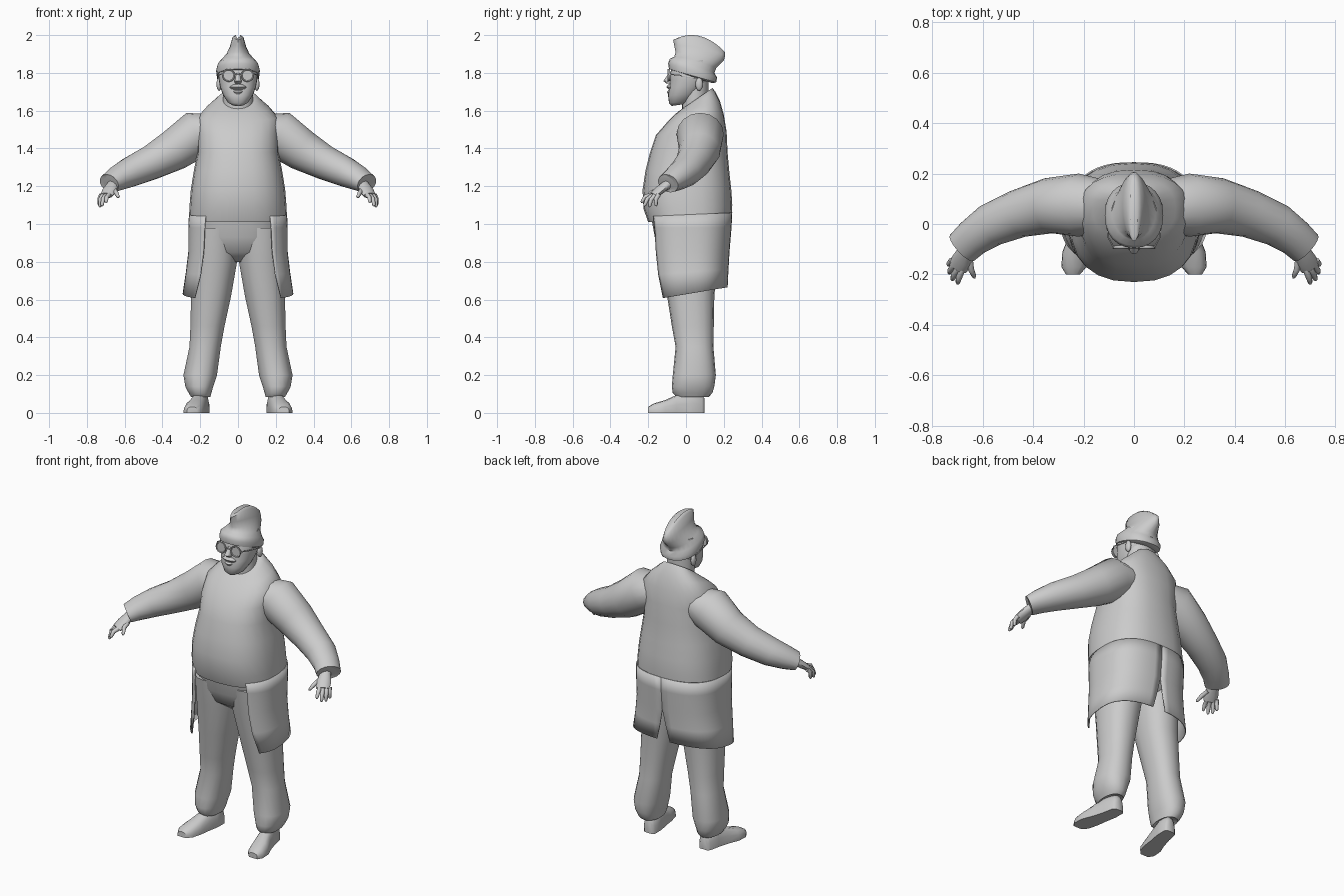
import bpy, bmesh, math
from mathutils import Vector

if "Cube" in bpy.data.objects:
    bpy.data.objects.remove(bpy.data.objects["Cube"])

grey = bpy.data.materials.new("plain grey")
grey.use_nodes = True
grey.diffuse_color = (0.6, 0.6, 0.6, 1)
grey.node_tree.nodes["Principled BSDF"].inputs["Base Color"].default_value = (0.6, 0.6, 0.6, 1)


def finish(obj, angle=50, mirror=False):
    """Material, optional left/right mirror and smooth shading."""
    obj.data.materials.clear()
    obj.data.materials.append(grey)
    if mirror:
        obj.modifiers.new("mirror", 'MIRROR').use_mirror_merge = False
    bpy.ops.object.select_all(action='DESELECT')
    bpy.context.view_layer.objects.active = obj
    obj.select_set(True)
    bpy.ops.object.shade_smooth_by_angle(angle=math.radians(angle))
    return obj


def loft(name, rings, closed=True, angle=50, mirror=False):
    """Skin a list of equal-length point rings; closed rings get end caps."""
    bm = bmesh.new()
    rows = [[bm.verts.new(p) for p in ring] for ring in rings]
    n = len(rows[0])
    for a, b in zip(rows, rows[1:]):
        for i in range(n if closed else n - 1):
            j = (i + 1) % n
            bm.faces.new((a[i], a[j], b[j], b[i]))
    if closed:
        bm.faces.new(rows[0])
        bm.faces.new(rows[-1])
    bmesh.ops.recalc_face_normals(bm, faces=bm.faces)
    mesh = bpy.data.meshes.new(name)
    bm.to_mesh(mesh)
    bm.free()
    obj = bpy.data.objects.new(name, mesh)
    bpy.context.collection.objects.link(obj)
    return finish(obj, angle, mirror)


def spow(v, p):
    return math.copysign(abs(v) ** p, v)


def section(front, back, w, p=1.0, cx=0.0, bump=0.0, start=0, end=360, n=24):
    """Rounded section between a front and a back (y, z) point, half-width w."""
    pts = []
    count = n if end - start == 360 else n + 1
    for i in range(count):
        a = math.radians(start + (end - start) * i / n)
        t = (1 - spow(math.cos(a), p)) / 2
        pts.append((cx + w * spow(math.sin(a), p),
                    front[0] + (back[0] - front[0]) * t,
                    front[1] + (back[1] - front[1]) * t + bump * math.sin(a) ** 2))
    return pts


def tube(name, path, n=12, mirror=True):
    """Limb along (position, side radius, up radius) stations."""
    pos = [Vector(s[0]) for s in path]
    rings = []
    for i, (_, rs, ru) in enumerate(path):
        t = (pos[min(i + 1, len(pos) - 1)] - pos[max(i - 1, 0)]).normalized()
        side = t.cross(Vector((0, 0, 1))).normalized()
        up = side.cross(t)
        rings.append([pos[i] + side * rs * math.cos(k * math.tau / n)
                      + up * ru * math.sin(k * math.tau / n) for k in range(n)])
    return loft(name, rings, mirror=mirror)


# Coat body: rounded belly, sloping shoulders and raised collar
loft("coat_body", [section(f, b, w, 0.82) for f, b, w in [
    ((-.02, 1.61), (.14, 1.72), .09), ((-.035, 1.60), (.155, 1.70), .115),
    ((-.06, 1.58), (.18, 1.65), .165), ((-.09, 1.55), (.20, 1.58), .215),
    ((-.16, 1.47), (.215, 1.49), .215), ((-.19, 1.38), (.22, 1.38), .215),
    ((-.215, 1.28), (.23, 1.27), .235), ((-.23, 1.18), (.24, 1.18), .25),
    ((-.225, 1.08), (.245, 1.1), .257), ((-.20, 1.01), (.24, 1.02), .26)]])

# Coat skirt: one open half with a front flap and a back vent, mirrored
skirt = loft("coat_skirt", [section(f, b, w, 0.78, start=s, end=e) for f, b, w, s, e in [
    ((-.205, 1.04), (.242, 1.06), .257, 36, 180), ((-.20, .98), (.238, .98), .26, 37, 180),
    ((-.195, .85), (.228, .86), .26, 39, 180), ((-.185, .73), (.222, .76), .273, 41, 178),
    ((-.17, .60), (.218, .665), .29, 47, 175)]], closed=False, mirror=True)
shell = skirt.modifiers.new("cloth", 'SOLIDIFY')
shell.thickness = 0.006
shell.offset = 0

# Sleeves
tube("sleeve", [((.10, .07, 1.50), .10, .08), ((.22, .075, 1.475), .125, .125),
                ((.34, .072, 1.39), .11, .11), ((.46, .04, 1.325), .095, .092),
                ((.57, -.005, 1.275), .086, .08), ((.64, -.055, 1.24), .075, .066),
                ((.682, -.095, 1.215), .07, .052), ((.678, -.09, 1.218), .045, .035)], n=16)

# Hands: palm, four fingers and a thumb
tube("palm", [((.645, -.06, 1.235), .03, .025), ((.665, -.105, 1.205), .032, .024),
              ((.682, -.145, 1.175), .042, .022), ((.698, -.175, 1.15), .038, .017)], n=10)
fingers = {"little_finger": ((.722, -.145, 1.155), (.735, -.16, 1.095)),
           "ring_finger": ((.716, -.165, 1.15), (.733, -.195, 1.09)),
           "middle_finger": ((.70, -.178, 1.15), (.722, -.223, 1.095)),
           "index_finger": ((.682, -.182, 1.155), (.70, -.238, 1.115)),
           "thumb": ((.652, -.135, 1.18), (.632, -.215, 1.14))}
for name, (root, tip) in fingers.items():
    root, tip = Vector(root), Vector(tip)
    knuckle = root.lerp(tip, 0.5) + Vector((.004, -.006, .008))
    tube(name, [(root, .013, .013), (knuckle, .012, .012),
                (root.lerp(tip, .9), .009, .009), (tip, .004, .004)], n=8)

# Trousers: seat and two legs
loft("trouser_seat", [section((f, z), (b, z), w, 0.85) for z, f, b, w in [
    (1.04, -.185, .20, .24), (.93, -.165, .19, .235), (.85, -.13, .17, .20),
    (.80, -.06, .12, .14)]])
loft("trouser_leg", [section((f, z), (b, z), (x1 - x0) / 2, 0.88, cx=(x0 + x1) / 2, n=18)
                     for z, f, b, x0, x1 in [
    (.98, -.165, .18, .0, .24), (.82, -.14, .17, .0, .245), (.62, -.10, .15, .035, .25),
    (.46, -.075, .147, .07, .253), (.35, -.055, .145, .09, .258), (.20, -.07, .158, .11, .29),
    (.14, -.075, .15, .13, .28), (.105, -.07, .14, .14, .262), (.085, -.05, .12, .145, .25),
    (.10, -.02, .09, .17, .23)]], mirror=True)

# Shoes: flat-soled sections from heel to toe, turned slightly outward
shoe = []
for y, cx, w, h in [(.098, .187, .025, .075), (.085, .188, .038, .10), (.02, .195, .044, .115),
                    (-.05, .212, .048, .095), (-.11, .228, .056, .068),
                    (-.17, .238, .05, .05), (-.20, .242, .028, .032)]:
    arch = [(cx + w * spow(math.cos(k * math.pi / 8), .7), y,
             .012 + (h - .012) * math.sin(k * math.pi / 8)) for k in range(9)]
    shoe.append([(cx + w, y, 0)] + arch + [(cx - w, y, 0)])
loft("shoe", shoe, mirror=True)

# Neck and bearded head
loft("neck", [section((-.02, z), (.12, z + .03), .08) for z in (1.58, 1.76)])
loft("head", [section((f, z), (b, z + .01), w, 0.88) for z, f, b, w in [
    (1.625, -.075, -.005, .03), (1.64, -.09, .03, .055), (1.68, -.095, .07, .08),
    (1.72, -.09, .10, .095), (1.76, -.085, .125, .102), (1.80, -.085, .135, .107),
    (1.86, -.06, .13, .09)]])
loft("nose", [section((f, z), (-.07, z), w, n=10) for z, f, w in [
    (1.80, -.088, .009), (1.775, -.108, .014), (1.757, -.12, .02), (1.745, -.105, .017)]])
loft("moustache", [section((f, z), (-.06, z), w, n=12) for z, f, w in [
    (1.738, -.094, .03), (1.725, -.104, .045), (1.712, -.092, .04)]])
loft("lower_lip", [section((f, z), (-.06, z), w, n=12) for z, f, w in [
    (1.708, -.094, .025), (1.70, -.102, .028), (1.688, -.094, .02)]])

# Ears
bpy.ops.mesh.primitive_uv_sphere_add(segments=12, ring_count=8, location=(.10, .07, 1.74))
ear = bpy.context.object
ear.name = "ear"
ear.scale = (.014, .02, .035)
bpy.ops.object.transform_apply(location=True, rotation=True, scale=True)
finish(ear, mirror=True)

# Glasses: round lenses, rims, bridge and temples
bpy.ops.mesh.primitive_cylinder_add(vertices=20, radius=.03, depth=.01,
                                    location=(.05, -.09, 1.787), rotation=(math.pi / 2, 0, 0))
lens = bpy.context.object
lens.name = "lens"
bpy.ops.object.transform_apply(location=True, rotation=True, scale=True)
finish(lens, 30, mirror=True)
bpy.ops.mesh.primitive_torus_add(major_radius=.031, minor_radius=.004, major_segments=20,
                                 minor_segments=6, location=(.05, -.095, 1.787),
                                 rotation=(math.pi / 2, 0, 0))
rim = bpy.context.object
rim.name = "lens_rim"
bpy.ops.object.transform_apply(location=True, rotation=True, scale=True)
finish(rim, mirror=True)
tube("bridge", [((-.025, -.095, 1.793), .003, .003), ((.025, -.095, 1.793), .003, .003)],
     n=6, mirror=False)
tube("temple", [((.08, -.093, 1.793), .003, .004), ((.104, -.05, 1.79), .003, .004),
                ((.108, .06, 1.77), .003, .004)], n=6)

# Hat: rolled brim tilted back, crown pinched into a narrow fore-and-aft ridge
loft("hat", [section(f, b, w, p, bump=h) for f, b, w, p, h in [
    ((-.075, 1.815), (.14, 1.745), .104, .9, 0), ((-.09, 1.82), (.16, 1.75), .113, .9, 0),
    ((-.095, 1.85), (.165, 1.775), .116, .9, 0), ((-.085, 1.875), (.15, 1.80), .108, .9, .005),
    ((-.062, 1.885), (.16, 1.825), .088, 1, .012), ((-.055, 1.91), (.20, 1.865), .062, 1, .01),
    ((-.062, 1.945), (.207, 1.89), .045, 1, .015), ((-.068, 1.975), (.205, 1.912), .03, 1, .04),
    ((-.055, 1.98), (.18, 1.935), .014, 1, .04)]])
